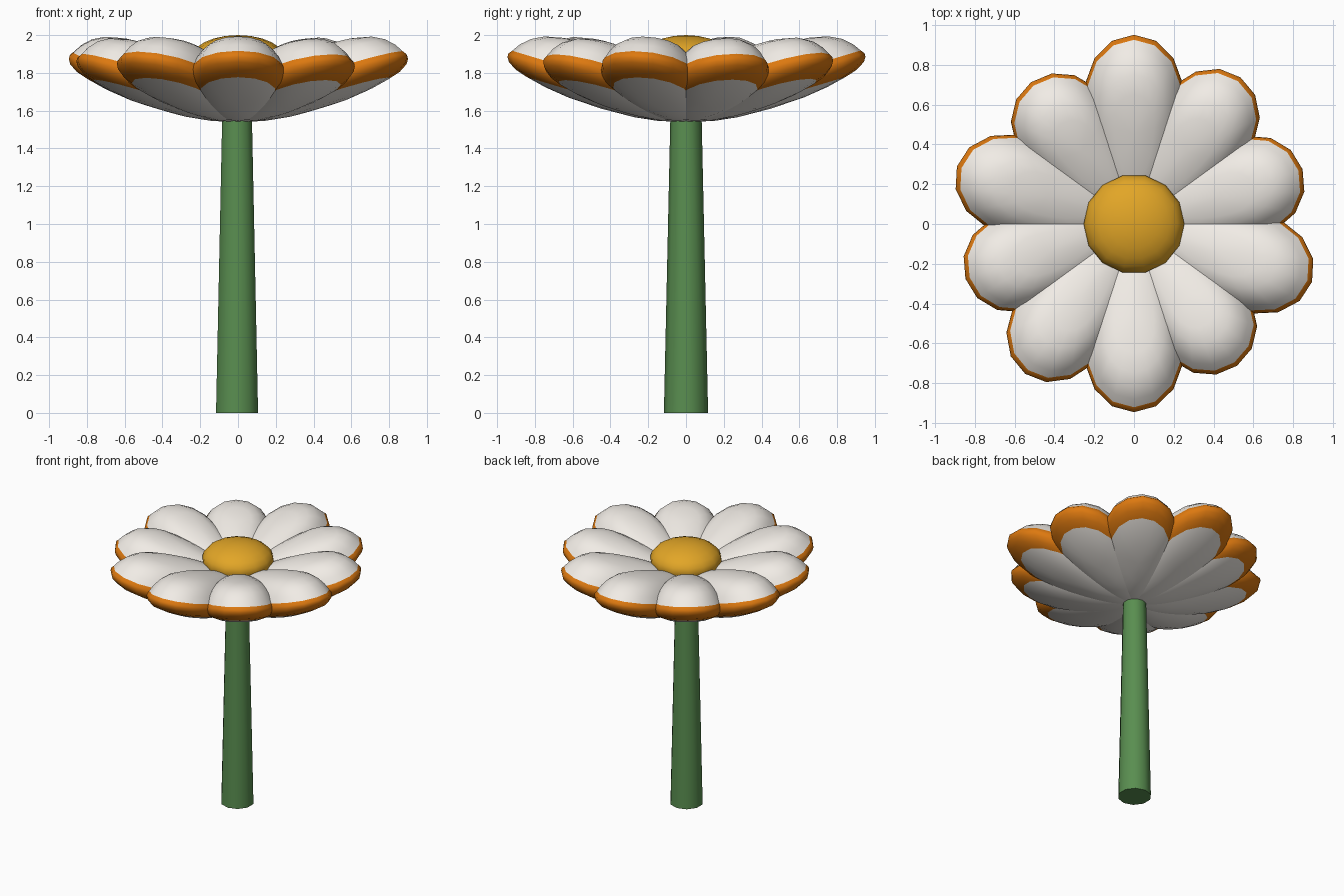
import bpy, bmesh
from math import sin, cos, pi, radians
from mathutils import Matrix

if "Cube" in bpy.data.objects:
    bpy.data.objects.remove(bpy.data.objects["Cube"])


def material(name, rgb):
    m = bpy.data.materials.new(name)
    m.diffuse_color = (*rgb, 1)
    m.use_nodes = True
    m.node_tree.nodes["Principled BSDF"].inputs["Base Color"].default_value = m.diffuse_color
    return m


WHITE = material("petal_white", (0.88, 0.84, 0.79))
ORANGE = material("petal_rim_orange", (0.72, 0.19, 0.005))
YELLOW = material("centre_yellow", (0.76, 0.38, 0.02))
GREEN = material("stem_green", (0.10, 0.27, 0.08))


def finish(bm, name, mats, angle=40):
    bmesh.ops.recalc_face_normals(bm, faces=bm.faces)
    me = bpy.data.meshes.new(name)
    bm.to_mesh(me)
    bm.free()
    for m in mats:
        me.materials.append(m)
    ob = bpy.data.objects.new(name, me)
    bpy.context.collection.objects.link(ob)
    bpy.ops.object.select_all(action='DESELECT')
    ob.select_set(True)
    bpy.context.view_layer.objects.active = ob
    bpy.ops.object.shade_smooth_by_angle(angle=radians(angle))
    return ob


# petal cross-section: (outline scale, height above the tilted rim)
TOP_POLE, BOTTOM_POLE = 0.205, -0.125
RINGS = [(0.4, 0.19), (0.6, 0.168), (0.75, 0.132), (0.87, 0.085), (0.95, 0.04),
         (0.99, 0.02), (1.0, 0.0), (0.985, -0.025), (0.91, -0.055),
         (0.79, -0.076), (0.6, -0.1), (0.35, -0.118)]
RIM_BANDS = (4, 5, 6, 7, 8)
SIDES = 18


def petal(name, angle, tip):
    bm = bmesh.new()
    mid, half = 0.45, tip - 0.45

    def point(s, dz, t):
        c = cos(t)
        inner = 0.56 if dz > 0 else 0.5
        r = mid + s * (half if c > 0 else inner) * c
        a = s * 0.243 * sin(t) * (1 + (0.35 if c > 0 else 0.1) * c)
        z = 1.88 - 0.3 * (0.93 - r) + dz
        return bm.verts.new((r, a, z))

    loops = [[point(s, dz, 2 * pi * i / SIDES) for i in range(SIDES)] for s, dz in RINGS]
    top, bottom = point(0, TOP_POLE, 0), point(0, BOTTOM_POLE, 0)
    for i in range(SIDES):
        j = (i + 1) % SIDES
        for k in range(len(loops) - 1):
            a, b = loops[k], loops[k + 1]
            f = bm.faces.new((a[i], a[j], b[j], b[i]))
            f.material_index = int(k in RIM_BANDS)
        bm.faces.new((top, loops[0][i], loops[0][j]))
        bm.faces.new((bottom, loops[-1][j], loops[-1][i]))
    bmesh.ops.rotate(bm, verts=bm.verts, matrix=Matrix.Rotation(angle, 3, 'Z'))
    finish(bm, name, (WHITE, ORANGE), 60)


# ring of ten slightly uneven petals, clockwise from the back
TIPS = [0.95, 0.91, 0.89, 0.94, 0.88, 0.945, 0.93, 0.89, 0.935, 0.88]
for n, tip in enumerate(TIPS):
    petal(f"petal_{n + 1}", radians(90 - 36 * n), tip)

# flower centre: flattened dome
bm = bmesh.new()
bmesh.ops.create_uvsphere(bm, u_segments=14, v_segments=12, radius=1)
bmesh.ops.transform(bm, verts=bm.verts, matrix=Matrix.Translation((0, 0, 1.87))
                    @ Matrix.Diagonal((0.253, 0.25, 0.13, 1)) @ Matrix.Rotation(pi / 14, 4, 'Z'))
finish(bm, "flower_centre", (YELLOW,))

# tapered stem
bm = bmesh.new()
bmesh.ops.create_cone(bm, cap_ends=True, segments=10, radius1=0.117, radius2=0.082, depth=1.6,
                      matrix=Matrix.Translation((-0.005, 0, 0.8)))
finish(bm, "stem", (GREEN,))
